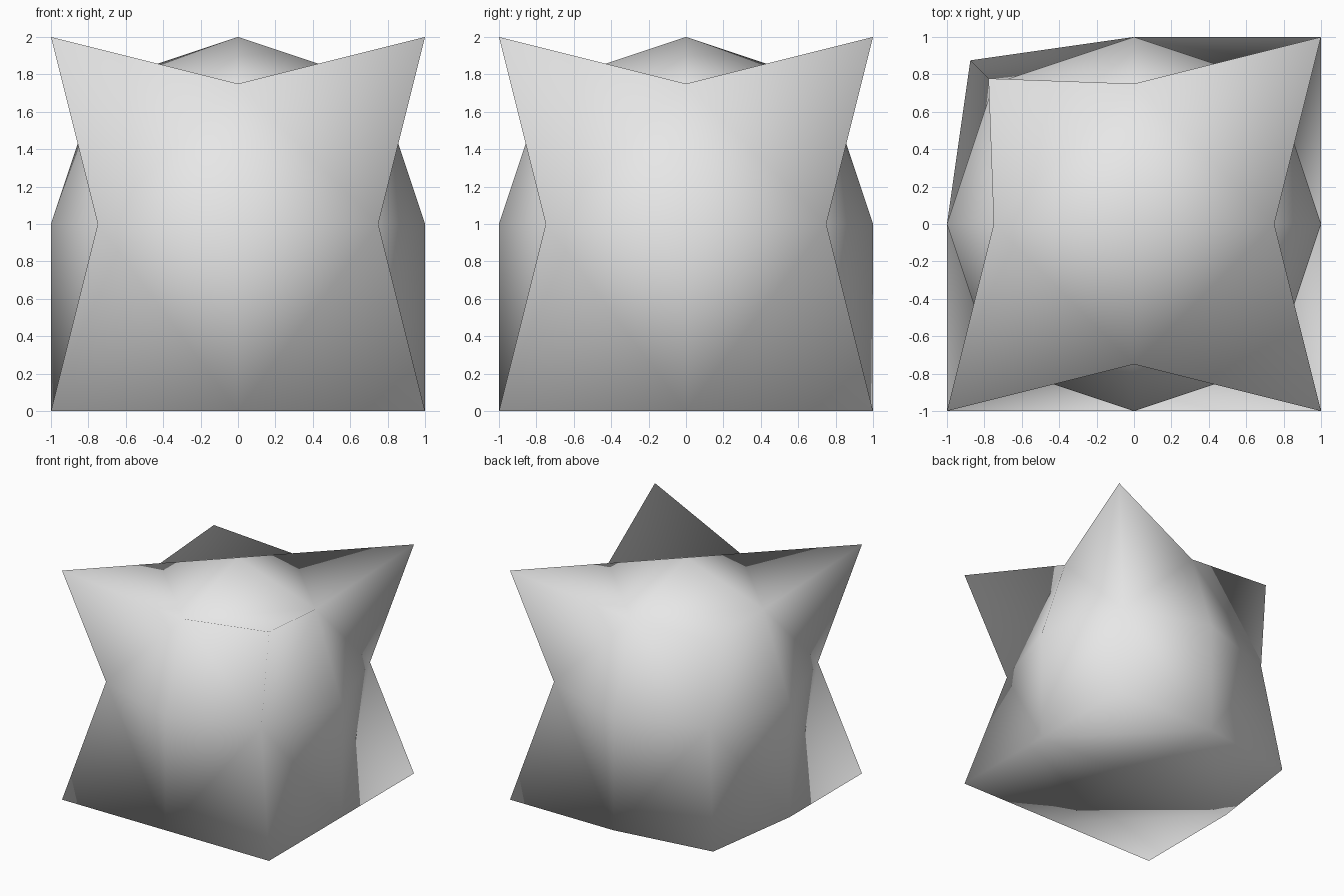
import bpy
import bmesh

# Remove only the default cube
default = bpy.data.objects.get("Cube")
if default:
    bpy.data.objects.remove(default, do_unlink=True)

# Plain grey material
grey = bpy.data.materials.new("plain_grey")
grey.use_nodes = True
colour = (0.8, 0.8, 0.8, 1.0)
grey.diffuse_color = colour
grey.node_tree.nodes["Principled BSDF"].inputs["Base Color"].default_value = colour

# Cube cut once in each direction: corners, edge middles, face centres
bm = bmesh.new()
bmesh.ops.create_cube(bm, size=2)
bmesh.ops.subdivide_edges(bm, edges=bm.edges[:], cuts=1, use_grid_fill=True)


def rank(v):
    """1 = face centre, 2 = edge middle, 3 = corner."""
    return sum(abs(c) > 0.5 for c in v.co)


kinds = {v: rank(v) for v in bm.verts}

# Split every quad between its two edge middles so the corners fold outwards
for face in bm.faces[:]:
    a, b = [v for v in face.verts if kinds[v] == 2]
    bmesh.utils.face_split(face, a, b)

for v, kind in kinds.items():
    at_base = v.co.z < -0.5
    # Pinch the edge middles inwards, keeping the base rim straight
    if kind == 2 and not at_base:
        v.co *= 0.75
    # Blunt the two corners at the back, on the -x side
    if kind == 3 and v.co.x < 0 < v.co.y:
        if at_base:
            v.co.x *= 0.875
            v.co.y *= 0.875
        else:
            v.co *= 0.778

# Stand the body on the ground
bmesh.ops.translate(bm, verts=bm.verts[:], vec=(0, 0, 1))
bmesh.ops.recalc_face_normals(bm, faces=bm.faces[:])
for face in bm.faces:
    face.smooth = True

mesh = bpy.data.meshes.new("spiked_body")
bm.to_mesh(mesh)
bm.free()
mesh.materials.append(grey)
body = bpy.data.objects.new("spiked_body", mesh)
bpy.context.collection.objects.link(body)
